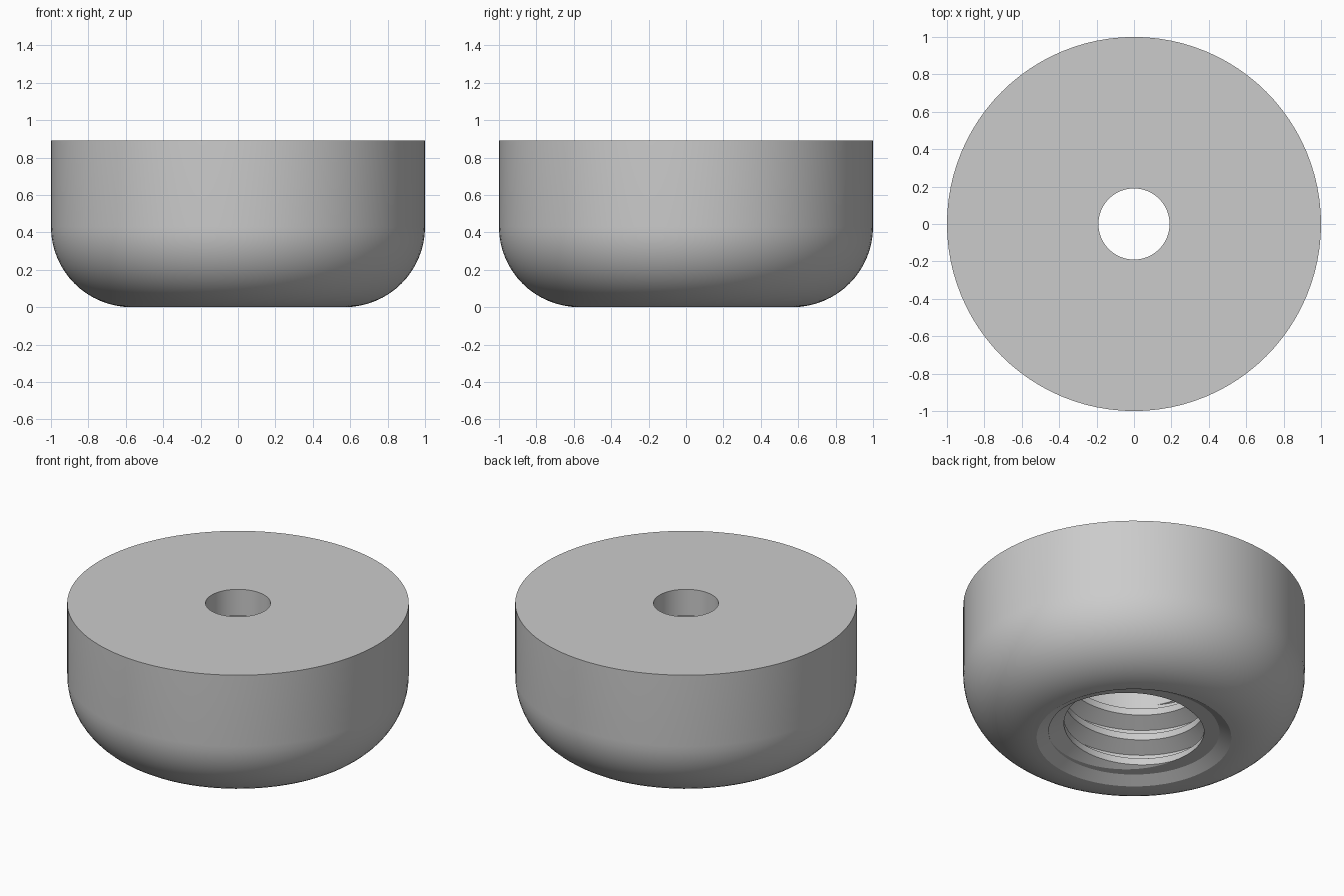
import bpy, bmesh
from math import sin, cos, pi

if "Cube" in bpy.data.objects:
    bpy.data.objects.remove(bpy.data.objects["Cube"], do_unlink=True)

SEG = 96                      # sides around the axis
BORE, MINOR = 0.50, 0.41      # thread root and crest radii
PITCH = 0.168
Z_LOW, Z_HIGH = 0.04, 0.50    # threaded range
ROOF, TOP = 0.72, 0.89        # cavity roof and body top
FILLET = 0.43

grey = bpy.data.materials.new("light_grey")
grey.use_nodes = True
colour = (0.6, 0.6, 0.6, 1)
grey.diffuse_color = colour
grey.node_tree.nodes["Principled BSDF"].inputs["Base Color"].default_value = colour


def finish(bm, name):
    mesh = bpy.data.meshes.new(name)
    bm.to_mesh(mesh)
    bm.free()
    mesh.materials.append(grey)
    obj = bpy.data.objects.new(name, mesh)
    bpy.context.collection.objects.link(obj)
    bpy.ops.object.select_all(action="DESELECT")
    obj.select_set(True)
    bpy.context.view_layer.objects.active = obj
    bpy.ops.object.shade_smooth_by_angle(angle=pi / 7)


def strip(bm, rows):
    for a, b in zip(rows, rows[1:]):
        for i in range(len(a) - 1):
            bm.faces.new((a[i], b[i], b[i + 1], a[i + 1]))


def ring_point(bm, r, z, step):
    t = 2 * pi * step / SEG
    return bm.verts.new((r * cos(t), r * sin(t), z))


# Rounded body, with flared mouth, top hole and plain upper bore
profile = [(BORE, Z_LOW)]
for i in range(17):
    a = pi / 2 * i / 16
    profile.append((1 - FILLET + FILLET * sin(a), FILLET - FILLET * cos(a)))
profile += [(1, TOP), (0.19, TOP), (0.19, ROOF), (BORE, ROOF), (BORE, Z_HIGH)]
bm = bmesh.new()
strip(bm, [[ring_point(bm, r, z, s) for r, z in profile] for s in range(SEG + 1)])
bmesh.ops.remove_doubles(bm, verts=bm.verts, dist=1e-5)
finish(bm, "body")

# Helical thread: root flat, lower flank, crest flat, upper flank
bm = bmesh.new()
flank = (BORE - MINOR) * 0.577
root = PITCH / 8
section = [(BORE, 0), (BORE, root), (MINOR, root + flank),
           (MINOR, PITCH - flank), (BORE, PITCH)]
rows = []
for s in range(-4 * SEG, 4 * SEG + 1):
    lift = 0.379 + PITCH * s / SEG
    rows.append([ring_point(bm, r, z + lift, s) for r, z in reversed(section)])
strip(bm, rows)
bmesh.ops.remove_doubles(bm, verts=bm.verts, dist=1e-5)

# Trim both ends level and close them out to the bore
for z, side in ((Z_LOW, -1), (Z_HIGH, 1)):
    geom = bm.verts[:] + bm.edges[:] + bm.faces[:]
    bmesh.ops.bisect_plane(bm, geom=geom, plane_co=(0, 0, z), plane_no=(0, 0, side),
                           clear_outer=True)
    rim = [e for e in bm.edges if e.is_boundary
           and all(abs(v.co.z - z) < 1e-4 for v in e.verts)]
    new = bmesh.ops.extrude_edge_only(bm, edges=rim)["geom"]
    for v in new:
        if isinstance(v, bmesh.types.BMVert):
            k = BORE / v.co.xy.length
            v.co.x *= k
            v.co.y *= k
bmesh.ops.remove_doubles(bm, verts=bm.verts, dist=1e-5)
bmesh.ops.recalc_face_normals(bm, faces=bm.faces)

# Face the thread toward the axis
if sum(f.calc_area() * (f.normal.x * f.calc_center_median().x
                        + f.normal.y * f.calc_center_median().y) for f in bm.faces) > 0:
    bmesh.ops.reverse_faces(bm, faces=bm.faces)
finish(bm, "internal_thread")
